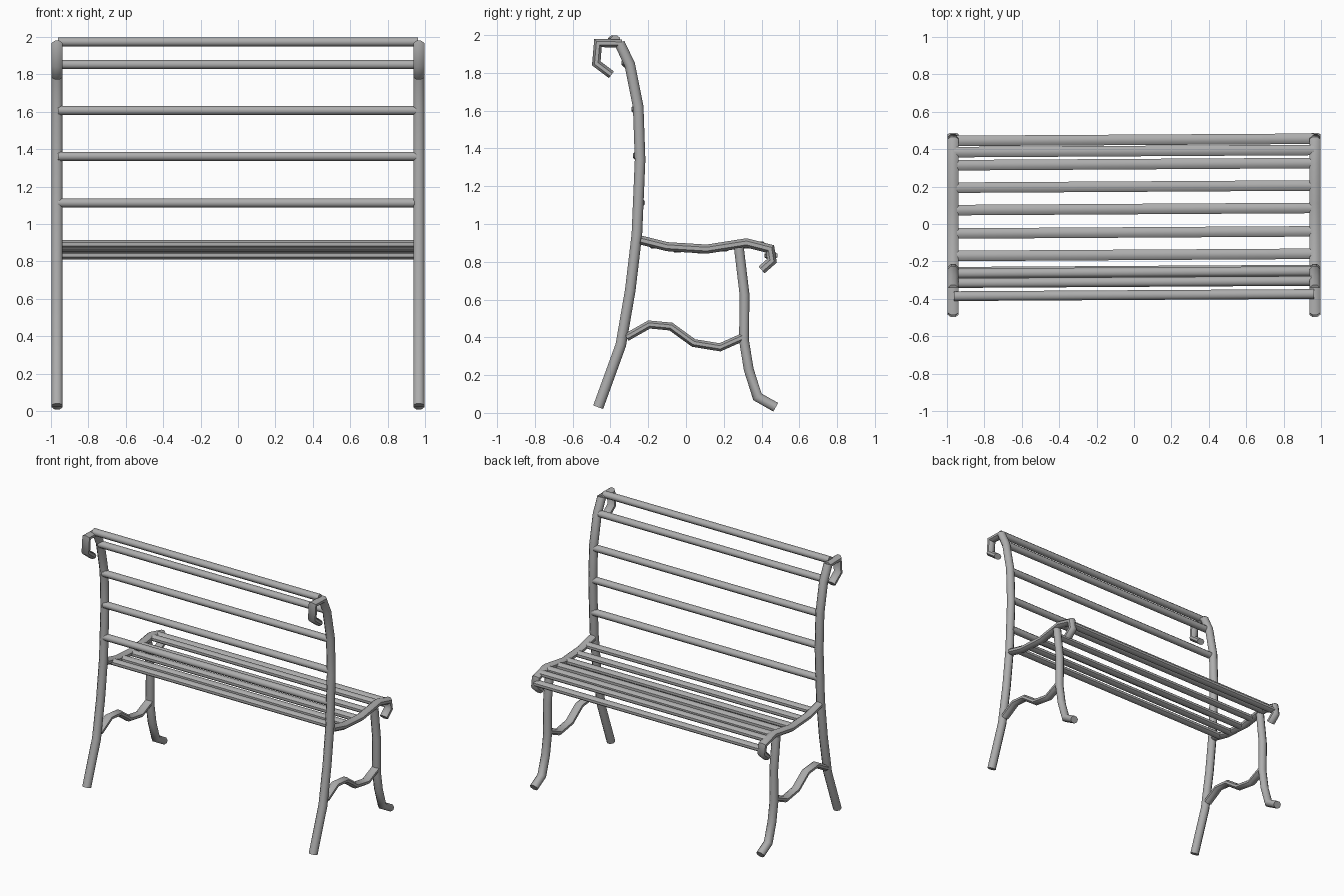
import bpy, bmesh, math
from mathutils import Vector

cube = bpy.data.objects.get("Cube")
if cube:
    bpy.data.objects.remove(cube)

metal = bpy.data.materials.new("grey_metal")
metal.use_nodes = True
GREY = (0.42, 0.42, 0.42, 1)
metal.diffuse_color = GREY
metal.node_tree.nodes["Principled BSDF"].inputs["Base Color"].default_value = GREY

SIDES = 8
SIDE_X = 0.967


def skin(name, rings):
    """Join rings of points into a capped tube."""
    bm = bmesh.new()
    loops = [[bm.verts.new(p) for p in ring] for ring in rings]
    for a, b in zip(loops, loops[1:]):
        for i in range(len(a)):
            j = (i + 1) % len(a)
            bm.faces.new((a[i], a[j], b[j], b[i]))
    bm.faces.new(loops[0])
    bm.faces.new(loops[-1])
    bmesh.ops.recalc_face_normals(bm, faces=bm.faces)
    mesh = bpy.data.meshes.new(name)
    bm.to_mesh(mesh)
    bm.free()
    mesh.materials.append(metal)
    obj = bpy.data.objects.new(name, mesh)
    bpy.context.collection.objects.link(obj)
    bpy.ops.object.select_all(action='DESELECT')
    obj.select_set(True)
    bpy.context.view_layer.objects.active = obj
    bpy.ops.object.shade_smooth_by_angle(angle=math.radians(50))
    return obj


def circle():
    for i in range(SIDES):
        a = 2 * math.pi * (i + 0.5) / SIDES
        yield math.cos(a) / math.cos(math.pi / SIDES), math.sin(a) / math.cos(math.pi / SIDES)


def bent_bar(name, x, path, half_width, half_depth):
    """Sweep a bar along a (y, z) path with mitred corners."""
    pts = [Vector(p) for p in path]
    rings = []
    for i, p in enumerate(pts):
        before = (p - pts[i - 1]).normalized() if i else None
        after = (pts[i + 1] - p).normalized() if i < len(pts) - 1 else None
        t = ((before or after) + (after or before)).normalized()
        stretch = 1 / max(0.75, t.dot(before or after))
        n = Vector((-t.y, t.x)) * half_depth * stretch
        rings.append([(x + c * half_width, p.x + s * n.x, p.y + s * n.y) for c, s in circle()])
    skin(name, rings)


def slat(name, y, z, half_y, half_z):
    """Straight cross bar, very slightly skewed."""
    rings = [[(x, y + 0.006 * x + c * half_y, z + s * half_z) for c, s in circle()]
             for x in (-0.962, 0.962)]
    skin(name, rings)


# Side frame members as (y, z) paths with their depth
frame = {
    "back_post": (0.028, [(-0.465, 0.03), (-0.345, 0.36), (-0.295, 0.65), (-0.26, 0.945),
                          (-0.243, 1.34), (-0.253, 1.62), (-0.298, 1.845), (-0.352, 1.958)]),
    "back_scroll": (0.022, [(-0.34, 1.955), (-0.466, 1.958), (-0.475, 1.85), (-0.395, 1.79)]),
    "seat_rail": (0.024, [(-0.24, 0.915), (-0.10, 0.88), (0.11, 0.867), (0.32, 0.9),
                          (0.445, 0.868), (0.455, 0.805), (0.4, 0.757)]),
    "front_leg": (0.026, [(0.28, 0.875), (0.31, 0.625), (0.307, 0.385), (0.332, 0.23),
                          (0.378, 0.085), (0.475, 0.03)]),
    "leg_brace": (0.021, [(-0.315, 0.4), (-0.195, 0.468), (-0.08, 0.457), (0.04, 0.37),
                          (0.18, 0.347), (0.31, 0.405)]),
}
for side, x in (("left", SIDE_X), ("right", -SIDE_X)):
    for part, (depth, path) in frame.items():
        bent_bar(f"{side}_{part}", x, path, 0.03, depth)

# Seat slats, front to back
for i, (y, z) in enumerate([(0.45, 0.833), (0.39, 0.886), (0.32, 0.893), (0.2, 0.877),
                            (0.08, 0.865), (-0.045, 0.872), (-0.165, 0.892)]):
    slat(f"seat_slat_{i + 1}", y, z, 0.028, 0.022)

# Back slats, bottom to top
for i, (y, z) in enumerate([(-0.25, 1.113), (-0.25, 1.362), (-0.258, 1.607),
                            (-0.31, 1.853), (-0.38, 1.974)]):
    slat(f"back_slat_{i + 1}", y, z, 0.026, 0.024)
